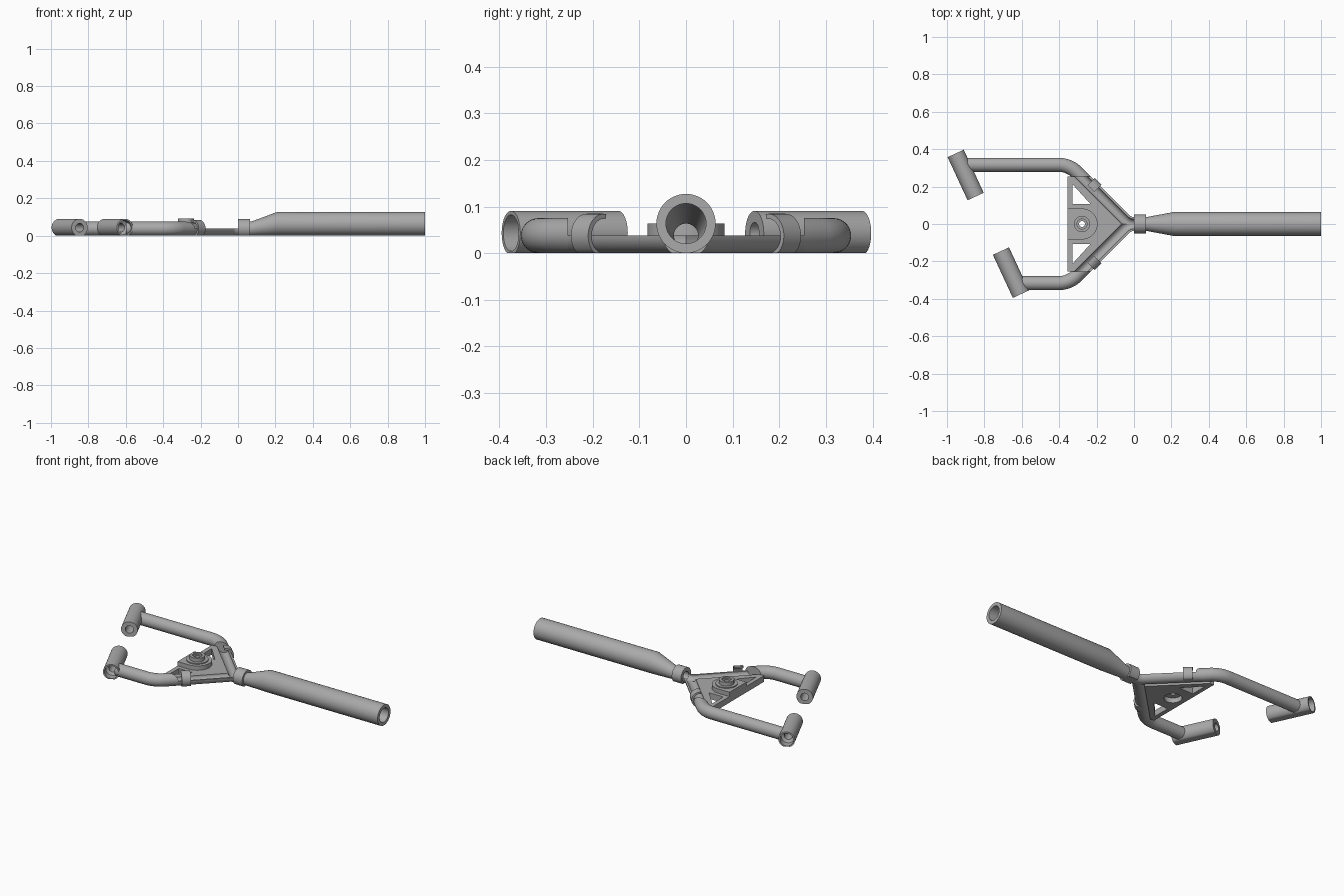
import bpy, bmesh
from math import cos, sin, pi, radians
from mathutils import Vector

cube = bpy.data.objects.get("Cube")
if cube:
    bpy.data.objects.remove(cube, do_unlink=True)

grey = bpy.data.materials.new("plain grey")
grey.use_nodes = True
grey.diffuse_color = (0.4, 0.4, 0.4, 1)
grey.node_tree.nodes["Principled BSDF"].inputs["Base Color"].default_value = (0.4, 0.4, 0.4, 1)

R = 0.0375      # arm radius and axis height
BORE = 0.026
PIVOT = -0.278
UP = Vector((0, 0, 1))
parts = []


def finish(name, bm):
    bmesh.ops.recalc_face_normals(bm, faces=bm.faces)
    mesh = bpy.data.meshes.new(name)
    bm.to_mesh(mesh)
    bm.free()
    mesh.materials.append(grey)
    ob = bpy.data.objects.new(name, mesh)
    bpy.context.collection.objects.link(ob)
    parts.append(ob)


def skin(sections, closed=False):
    """Skin matching cross-sections, capped or joined end to start."""
    bm = bmesh.new()
    rings = [[bm.verts.new(p) for p in s] for s in sections]
    n = len(rings[0])
    following = rings[1:] + ([rings[0]] if closed else [])
    for a, b in zip(rings, following):
        for i in range(n):
            j = (i + 1) % n
            bm.faces.new((a[i], a[j], b[j], b[i]))
    if not closed:
        bm.faces.new(rings[0])
        bm.faces.new(rings[-1])
    return bm


def arc(r, a0, a1, n):
    """Points from a0 to a1, both included."""
    return [(r * cos(a0 + (a1 - a0) * k / n), r * sin(a0 + (a1 - a0) * k / n)) for k in range(n + 1)]


def circle(r, n=48):
    return arc(r, 0, 2 * pi, n)[:-1]


def place(p, direction, profile):
    side = Vector((-direction.y, direction.x, 0)).normalized()
    return [p + side * u + UP * v for u, v in profile]


def sweep(path, profile):
    last = len(path) - 1
    return [place(p, path[min(i + 1, last)] - path[max(i - 1, 0)], profile) for i, p in enumerate(path)]


def tube(name, direction, rings, floor=False):
    """Hollow bar from a closed run of (centre, radius); may rest flat on the ground."""
    sections = [place(c, direction, circle(r)) for c, r in rings]
    if floor:
        for s in sections:
            for v in s:
                v.z = max(v.z, 0)
    finish(name, skin(sections, closed=True))


def plate(name, loops, z0, z1):
    """Flat plate with an outline followed by hole outlines."""
    bm = bmesh.new()
    for pts in loops:
        vs = [bm.verts.new((x, y, z0)) for x, y in pts]
        for a, b in zip(vs, vs[1:] + vs[:1]):
            bm.edges.new((a, b))
    bmesh.ops.triangle_fill(bm, use_beauty=True, use_dissolve=False, edges=bm.edges[:], normal=UP)
    top = bmesh.ops.extrude_face_region(bm, geom=bm.faces[:], use_keep_orig=True)
    bmesh.ops.translate(bm, vec=UP * (z1 - z0), verts=[g for g in top["geom"] if isinstance(g, bmesh.types.BMVert)])
    finish(name, bm)


def disc(r):
    return [(PIVOT + x, y) for x, y in circle(r)]


def rounded(points, lengths, steps=10):
    """Polyline with curved corners."""
    out = [points[0]]
    for a, p, b, t in zip(points, points[1:], points[2:], lengths):
        s, e = p + (a - p).normalized() * t, p + (b - p).normalized() * t
        for k in range(steps + 1):
            u = k / steps
            out.append(s * (1 - u) ** 2 + p * 2 * u * (1 - u) + e * u * u)
    return out + [points[-1]]


trough_profile = arc(R, pi, 2 * pi, 20) + arc(BORE, 2 * pi, pi, 20)
clip_profile = arc(0.047, -pi / 2, radians(100), 18) + arc(0.036, radians(100), -pi / 2, 18)

for label, s, end_x in (("back", 1, -0.892), ("front", -1, -0.598)):
    # Fork: open trough on the diagonal, then a full round arm
    path = rounded([Vector((0.03, 0, R)), Vector((-0.03, 0, R)),
                    Vector((-0.3465, 0.3165 * s, R)), Vector((end_x, 0.3165 * s, R))], (0.03, 0.06))
    diagonal = Vector((-0.707, 0.707 * s, 0))
    arm = sweep(path, circle(R))[12:]
    trough = sweep(path, trough_profile)[:13]
    for v in arm[0] + trough[-1]:
        v += diagonal * ((0.253 * s - v.y) / diagonal.y)
    finish(label + "_arm", skin(arm))
    bm = skin(trough)
    bmesh.ops.bisect_plane(bm, geom=bm.verts[:] + bm.edges[:] + bm.faces[:], dist=1e-5,
                           plane_co=(0, 0, 0), plane_no=(0, s, 0), clear_inner=True)
    finish(label + "_trough", bm)

    # Clip hooked over the outer side of the trough
    c, out = Vector((-0.225, 0.195 * s, R)), Vector((0.707, 0.707 * s, 0))
    sections = [[c + diagonal * t + out * u + UP * v for u, v in clip_profile] for t in (-0.026, 0.026)]
    for v in sections[0] + sections[1]:
        v.z = max(v.z, 0)
    finish(label + "_cord_clip", skin(sections))

# Sleeves at the arm ends, wider inside at the outer end
for label, s, x, y in (("back", 1, -0.90, 0.262), ("front", -1, -0.658, -0.26)):
    c, d = Vector((x, y, 0.043)), Vector((-0.42, 0.907, 0)) * s
    rings = ((-0.127, 0.0475), (0.127, 0.0475), (0.127, 0.039),
             (0.085, 0.039), (0.075, 0.023), (-0.127, 0.023))
    tube(label + "_sleeve", d, [(c + d * t, r) for t, r in rings], floor=True)

# Handle with an offset taper, and its collar
along = Vector((1, 0, 0))
low, high = 0.039, 0.0635
handle_rings = ((0.05, R, R), (0.07, R, R), (0.21, high, high), (1, high, high),
                (1, high, 0.043), (0.21, high, 0.043), (0.07, R, BORE), (0.05, R, BORE))
tube("handle", along, [(Vector((x, 0, z)), r) for x, z, r in handle_rings])
tube("collar", along, [(Vector((x, 0, low)), r) for x, r in
                       ((0, 0.05), (0.063, 0.05), (0.063, BORE), (0, BORE))], floor=True)

# Triangular web with two windows and an opening under the pivot
windows = [[(-0.33, 0.214 * s), (-0.33, 0.107 * s), (-0.233, 0.107 * s)] for s in (1, -1)]
plate("web_plate", [[(-0.356, -0.255), (-0.33, -0.255), (-0.075, 0), (-0.33, 0.255), (-0.356, 0.255)],
                    disc(0.05)] + windows, 0, R)

# Pivot: rounded pad, step and dished boss
pad = [(-0.356, 0.083), (-0.356, -0.083)] + [(PIVOT + x, y) for x, y in arc(0.083, -pi / 2, pi / 2, 24)]
plate("pivot_pad", [pad, disc(0.016)], 0.03, 0.064)
plate("pivot_step", [disc(0.062), disc(0.016)], 0.064, 0.07)
plate("pivot_boss", [disc(0.043), disc(0.016)], 0.07, 0.083)
plate("pivot_rim", [disc(0.043), disc(0.027)], 0.083, 0.093)

# Smooth the round surfaces, keeping edges sharp
for ob in parts:
    ob.select_set(True)
bpy.context.view_layer.objects.active = parts[0]
bpy.ops.object.shade_smooth_by_angle(angle=radians(30))
